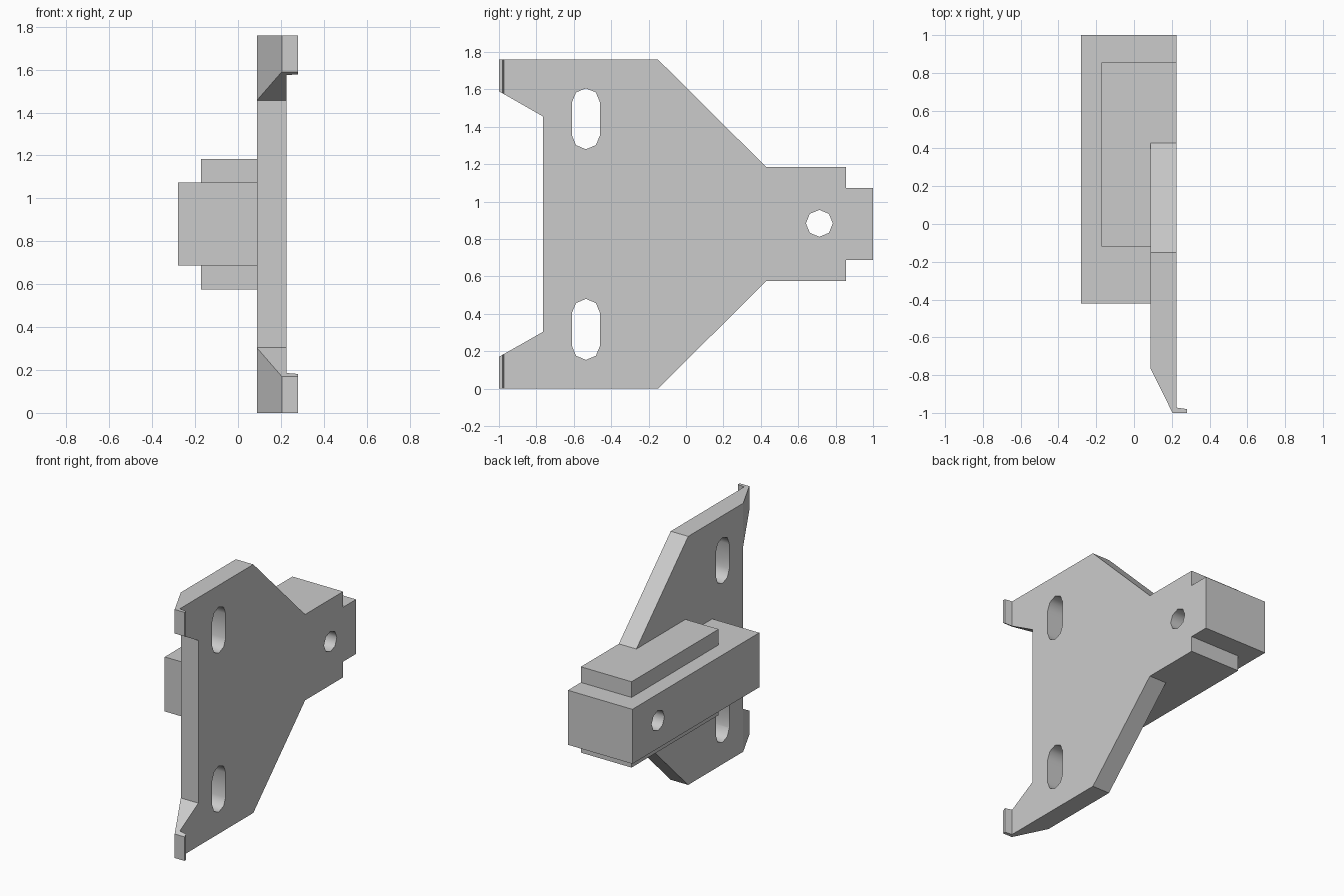
import bpy, bmesh
from math import pi, cos, sin
from mathutils import Vector

if "Cube" in bpy.data.objects:
    bpy.data.objects.remove(bpy.data.objects["Cube"])

MID = 0.88  # height of the symmetry plane


def prism(name, points, place, direction, smooth=False):
    """Extrude a 2D outline; place maps each point to 3D."""
    bm = bmesh.new()
    face = bm.faces.new([bm.verts.new(place(a, b)) for a, b in points])
    new = bmesh.ops.extrude_face_region(bm, geom=[face])["geom"]
    bmesh.ops.translate(bm, vec=Vector(direction),
                        verts=[v for v in new if isinstance(v, bmesh.types.BMVert)])
    bmesh.ops.recalc_face_normals(bm, faces=bm.faces)
    for f in bm.faces:
        f.smooth = smooth and len(f.verts) == 4
    mesh = bpy.data.meshes.new(name)
    bm.to_mesh(mesh)
    bm.free()
    obj = bpy.data.objects.new(name, mesh)
    bpy.context.collection.objects.link(obj)
    return obj


def side_prism(name, points, x0, x1, smooth=False):
    return prism(name, points, lambda y, z: (x0, y, z), (x1 - x0, 0, 0), smooth)


def box(name, x0, x1, y0, y1, half):
    lo, hi = MID - half, MID + half
    return side_prism(name, [(y0, lo), (y1, lo), (y1, hi), (y0, hi)], x0, x1)


def combine(target, other, operation):
    mod = target.modifiers.new(operation, 'BOOLEAN')
    mod.operation, mod.solver, mod.object = operation, 'EXACT', other
    bpy.context.view_layer.objects.active = target
    bpy.ops.object.modifier_apply(modifier=mod.name)
    bpy.data.objects.remove(other, do_unlink=True)


def slot(y, z, r, stretch):
    """Eight-sided hole outline, optionally stretched into a slot."""
    pts = []
    for sign in ((1, -1) if stretch else (1,)):
        for i in range(5 if stretch else 8):
            a = i * pi / 4 + (pi if sign < 0 else 0)
            pts.append((y + r * cos(a), z + sign * stretch + r * sin(a)))
    return pts


# Plate: side outline mirrored about the middle, as (y, offset from middle)
upper = [(0.855, 0.304), (0.43, 0.304), (-0.15, 0.88), (-1.0, 0.88),
         (-1.0, 0.71), (-0.765, 0.576)]
outline = [(y, MID + h) for y, h in upper] + [(y, MID - h) for y, h in reversed(upper)]
plate = side_prism("mounting_bracket", outline, 0.0, 0.4)

# Plan outline trims the plate: rear bevel and the hooked lip
plan = [(0.088, 1.2), (0.088, -0.766), (0.204, -1.0), (0.28, -1.0),
        (0.28, -0.98), (0.225, -0.972), (0.225, 1.2)]
combine(plate, prism("plan_trim", plan, lambda x, y: (x, y, -0.2), (0, 0, 2.2)), 'INTERSECT')

# Stepped rear block and the long bar
combine(plate, box("rear_block", -0.172, 0.225, -0.12, 0.855, 0.304), 'UNION')
combine(plate, box("long_bar", -0.28, 0.225, -0.42, 1.0, 0.193), 'UNION')

# Two slots and the bolt hole through the bar
for z in (MID - 0.563, MID + 0.563):
    combine(plate, side_prism("slot_cutter", slot(-0.535, z, 0.075, 0.088), -0.5, 0.5, True),
            'DIFFERENCE')
combine(plate, side_prism("hole_cutter", slot(0.713, MID + 0.004, 0.072, 0), -0.5, 0.5, True),
        'DIFFERENCE')
